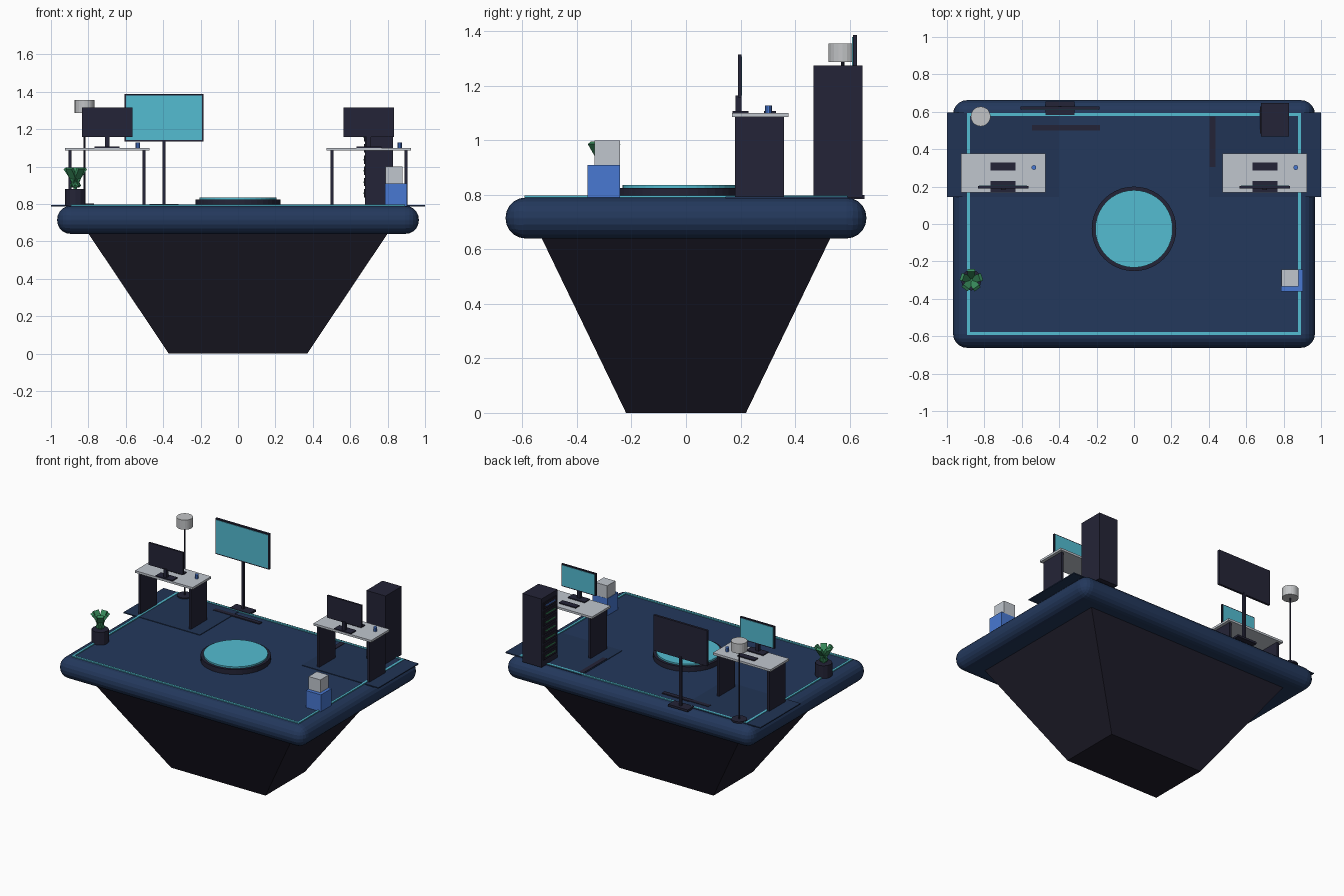
import bpy, bmesh, math
from mathutils import Matrix, Vector

if "Cube" in bpy.data.objects:
    bpy.data.objects.remove(bpy.data.objects["Cube"])


def material(name, rgb):
    lin = [((c / 255 + 0.055) / 1.055) ** 2.4 if c > 10 else c / 3294 for c in rgb]
    m = bpy.data.materials.new(name)
    m.diffuse_color = (*lin, 1)
    m.use_nodes = True
    m.node_tree.nodes["Principled BSDF"].inputs["Base Color"].default_value = m.diffuse_color
    return m


NAVY = material("navy", (35, 56, 92))
MAT_NAVY = material("mat navy", (33, 52, 85))
ROCK = material("dark underside", (31, 29, 43))
DARK = material("charcoal", (36, 36, 55))
TEAL = material("teal glow", (83, 188, 209))
GREY = material("light grey", (192, 198, 206))
BLUE = material("blue", (72, 120, 210))
GREEN = material("leaf green", (56, 140, 92))
LAMP = material("lamp grey", (194, 196, 198))


def finish(name, bm, mat):
    bmesh.ops.recalc_face_normals(bm, faces=bm.faces)
    me = bpy.data.meshes.new(name)
    bm.to_mesh(me)
    bm.free()
    me.materials.append(mat)
    ob = bpy.data.objects.new(name, me)
    bpy.context.collection.objects.link(ob)
    return ob


def box(name, x, y, z, mat, matrix=None):
    bm = bmesh.new()
    bmesh.ops.create_cube(bm, size=1)
    for v in bm.verts:
        v.co = Vector([(a + b) / 2 + c * (b - a) for (a, b), c in zip((x, y, z), v.co)])
    if matrix:
        bm.transform(matrix)
    return finish(name, bm, mat)


def cyl(name, cx, cy, z0, z1, r, mat, n=32, r2=None):
    bm = bmesh.new()
    bmesh.ops.create_cone(bm, cap_ends=True, segments=n, radius1=r,
                          radius2=r if r2 is None else r2, depth=z1 - z0,
                          matrix=Matrix.Translation((cx, cy, (z0 + z1) / 2)))
    return finish(name, bm, mat)


F = 0.79  # floor level

# floating platform with rounded rim
slab = box("platform", (-0.967, 0.967), (-0.662, 0.662), (0.64, F), NAVY)
bev = slab.modifiers.new("round", "BEVEL")
bev.width, bev.segments = 0.073, 5

# tapered underside
under = box("underside", (-0.80, 0.80), (-0.53, 0.53), (0, 0.642), ROCK)
for v in under.data.vertices:
    if v.co.z < 0.1:
        v.co.x *= 0.37 / 0.80
        v.co.y *= 0.22 / 0.53

# glowing border strips
for s, side in ((-1, "a"), (1, "b")):
    box("border_long_" + side, (-0.892, 0.892), sorted((s * 0.577, s * 0.593)), (F, F + 0.007), TEAL)
    box("border_short_" + side, sorted((s * 0.876, s * 0.892)), (-0.577, 0.577), (F, F + 0.007), TEAL)

# central round display
cyl("display_ring", 0, -0.026, F, 0.825, 0.226, DARK, 40)
cyl("display_disc", 0, -0.026, 0.82, 0.836, 0.207, TEAL, 40)

# two identical workstations
for cx, side in ((-0.70, "left"), (0.70, "right")):
    def part(name, x, y, z, mat):
        box(side + "_" + name, (cx + x[0], cx + x[1]), y, z, mat)
    part("floor_mat", (-0.30, 0.30), (0.145, 0.595), (F - 0.003, F + 0.004), MAT_NAVY)
    part("desk_top", (-0.226, 0.226), (0.168, 0.376), (1.085, 1.10), GREY)
    for s in (-1, 1):
        part("desk_leg", (s * 0.197 - 0.008, s * 0.197 + 0.008), (0.18, 0.36), (F, 1.086), DARK)
    part("monitor", (-0.135, 0.135), (0.190, 0.203), (1.157, 1.315), DARK)
    part("monitor_screen", (-0.128, 0.128), (0.203, 0.206), (1.164, 1.308), TEAL)
    part("monitor_neck", (-0.012, 0.012), (0.182, 0.204), (1.10, 1.165), DARK)
    part("monitor_base", (-0.066, 0.066), (0.170, 0.230), (1.10, 1.107), DARK)
    part("keyboard", (-0.066, 0.066), (0.287, 0.330), (1.10, 1.107), DARK)
    cyl(side + "_mug", cx + 0.165, 0.302, 1.10, 1.128, 0.013, BLUE, 10)

# large standing screen
box("stand_base", (-0.472, -0.318), (0.583, 0.655), (F - 0.005, F + 0.01), DARK)
box("stand_pole", (-0.403, -0.387), (0.614, 0.630), (F, 1.15), DARK)
box("big_screen_case", (-0.606, -0.184), (0.612, 0.628), (1.135, 1.387), DARK)
box("big_screen_face", (-0.598, -0.192), (0.609, 0.612), (1.143, 1.379), TEAL)

# floor cable covers
box("cable_cover_back", (-0.545, -0.183), (0.50, 0.53), (F, F + 0.007), DARK)
box("cable_cover_side", (0.405, 0.437), (0.305, 0.575), (F, F + 0.007), DARK)

# floor lamp
cyl("lamp_base", -0.82, 0.575, F, F + 0.012, 0.05, DARK, 20)
cyl("lamp_pole", -0.82, 0.575, F, 1.29, 0.006, DARK, 10)
cyl("lamp_shade", -0.82, 0.575, 1.287, 1.355, 0.053, LAMP, 20)

# server rack with units on its inner side
box("rack", (0.68, 0.83), (0.467, 0.647), (F, 1.275), DARK)
for i in range(7):
    z = 0.835 + i * 0.06
    box("rack_unit", (0.674, 0.68), (0.485, 0.629), (z, z + 0.045), ROCK)
    box("rack_light", (0.671, 0.674), (0.505, 0.609), (z + 0.018, z + 0.026),
        GREEN if i < 6 else BLUE)

# stacked crates
box("lower_crate", (0.785, 0.903), (-0.361, -0.242), (F, 0.91), BLUE)
box("upper_crate", (0.788, 0.880), (-0.335, -0.243), (0.91, 1.0), GREY)

# potted plant with crossed tilted leaves
cyl("pot", -0.87, -0.30, F, 0.88, 0.055, DARK, 12)
cyl("plant_stem", -0.87, -0.30, 0.87, 0.94, 0.012, GREEN, 6)
for i in range(5):
    m = (Matrix.Translation((-0.87, -0.30, 0.942))
         @ Matrix.Rotation(math.tau * i / 5 + 0.3, 4, "Z")
         @ Matrix.Translation((0.018, 0, 0))
         @ Matrix.Rotation(math.radians(35), 4, "Y"))
    box("leaf", (-0.009, 0.009), (-0.02, 0.02), (-0.06, 0.06), GREEN, m)
